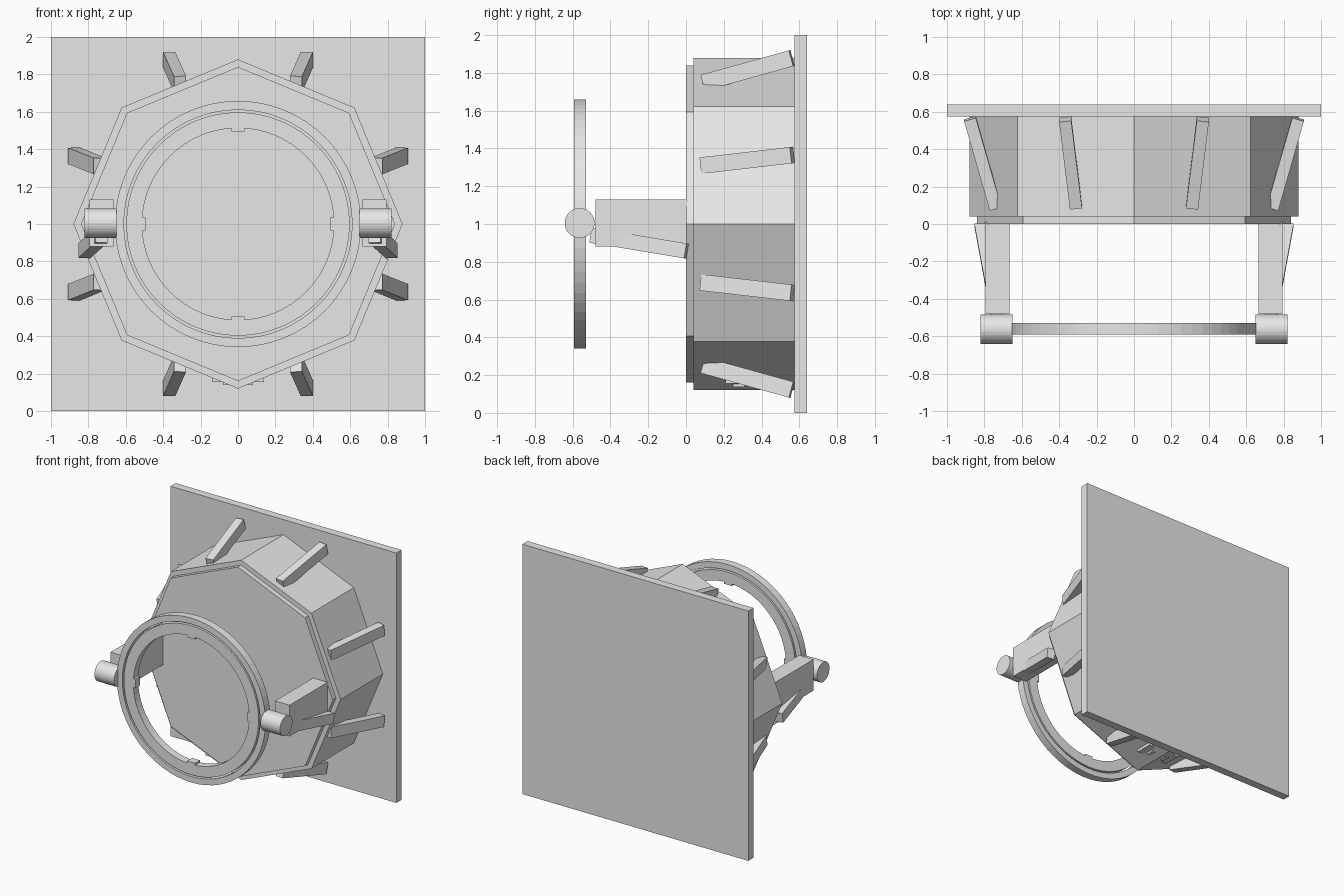
import bpy, bmesh, math
from mathutils import Vector, Matrix

if "Cube" in bpy.data.objects:
    bpy.data.objects.remove(bpy.data.objects["Cube"])

grey = bpy.data.materials.new("plain_grey")
grey.diffuse_color = (0.8, 0.8, 0.8, 1)
grey.use_nodes = True
grey.node_tree.nodes["Principled BSDF"].inputs["Base Color"].default_value = grey.diffuse_color


def finish(name, bm):
    bmesh.ops.recalc_face_normals(bm, faces=bm.faces)
    me = bpy.data.meshes.new(name)
    bm.to_mesh(me)
    bm.free()
    me.materials.append(grey)
    ob = bpy.data.objects.new(name, me)
    bpy.context.collection.objects.link(ob)
    return ob


def box(name, lo, hi):
    lo, hi = Vector(lo), Vector(hi)
    bm = bmesh.new()
    m = Matrix.Translation((lo + hi) / 2) @ Matrix.Diagonal((*(hi - lo), 1))
    bmesh.ops.create_cube(bm, size=1, matrix=m)
    return finish(name, bm)


def bar(name, start, end, width=0.065, height=0.087):
    """Square-ended bar running from start to end, kept upright."""
    a, b = Vector(start), Vector(end)
    d = (b - a).normalized()
    x = (Vector((1, 0, 0)) - d * d.x).normalized()
    z = x.cross(d)
    rot = Matrix((x, d, z)).transposed().to_4x4()
    m = Matrix.Translation((a + b) / 2) @ rot @ Matrix.Diagonal((width, (b - a).length, height, 1))
    bm = bmesh.new()
    bmesh.ops.create_cube(bm, size=1, matrix=m)
    return finish(name, bm)


def prism(name, sides, r, y0, y1):
    """Solid with a regular outline facing the front, corner on the x axis."""
    bm = bmesh.new()
    m = Matrix.Translation((0, (y0 + y1) / 2, 1)) @ Matrix.Rotation(math.pi / 2, 4, 'X')
    bmesh.ops.create_cone(bm, cap_ends=True, segments=sides, radius1=r, radius2=r,
                          depth=y1 - y0, matrix=m)
    return finish(name, bm)


def ring(name, r_in, r_out, y0, y1, n=64):
    bm = bmesh.new()
    loops = []
    for r, y in ((r_in, y0), (r_out, y0), (r_out, y1), (r_in, y1)):
        loops.append([bm.verts.new((r * math.cos(2 * math.pi * i / n), y,
                                    1 + r * math.sin(2 * math.pi * i / n))) for i in range(n)])
    for k in range(4):
        p, q = loops[k], loops[(k + 1) % 4]
        for i in range(n):
            j = (i + 1) % n
            bm.faces.new((p[i], p[j], q[j], q[i]))
    return finish(name, bm)


# Wall plate and octagonal body
box("wall_plate", (-1, 0.575, 0), (1, 0.64, 2))
prism("octagon_body", 8, 0.88, 0.04, 0.575)
prism("front_flange", 8, 0.84, 0, 0.04)

# Double ring with four small inward tabs
ring("outer_ring", 0.61, 0.658, -0.592, -0.53)
ring("inner_ring", 0.513, 0.597, -0.592, -0.53)
for i in range(4):
    tab = box("ring_tab", (0.495, -0.592, -0.035), (0.53, -0.53, 0.035))
    tab.data.transform(Matrix.Translation((0, 0, 1)) @ Matrix.Rotation(i * math.pi / 2, 4, 'Y'))

for s in (-1, 1):
    # Arms, pivots and the braces beside the arms
    xs = sorted((s * 0.665, s * 0.793))
    box("arm", (xs[0], -0.48, 0.88), (xs[1], 0.01, 1.13))
    bm = bmesh.new()
    bmesh.ops.create_cone(bm, cap_ends=True, segments=32, radius1=0.079, radius2=0.079, depth=0.173,
                          matrix=Matrix.Translation((s * 0.735, -0.563, 1.005)) @ Matrix.Rotation(math.pi / 2, 4, 'Y'))
    finish("pivot", bm)
    bar("arm_brace", (s * 0.73, -0.5, 0.94), (s * 0.822, 0.002, 0.857), height=0.08)
    # Slanted fins, one on each body face
    for t in (-1, 1):
        bar("steep_fin", (s * 0.31, 0.092, 1 + t * 0.748), (s * 0.368, 0.56, 1 + t * 0.878))
        bar("side_fin", (s * 0.74, 0.085, 1 + t * 0.31), (s * 0.877, 0.563, 1 + t * 0.365))

# Stepped latch under the body
box("latch_plate", (-0.14, 0.21, 0.155), (0.14, 0.35, 0.22))
box("latch_step", (-0.08, 0.25, 0.138), (0.08, 0.31, 0.2))
